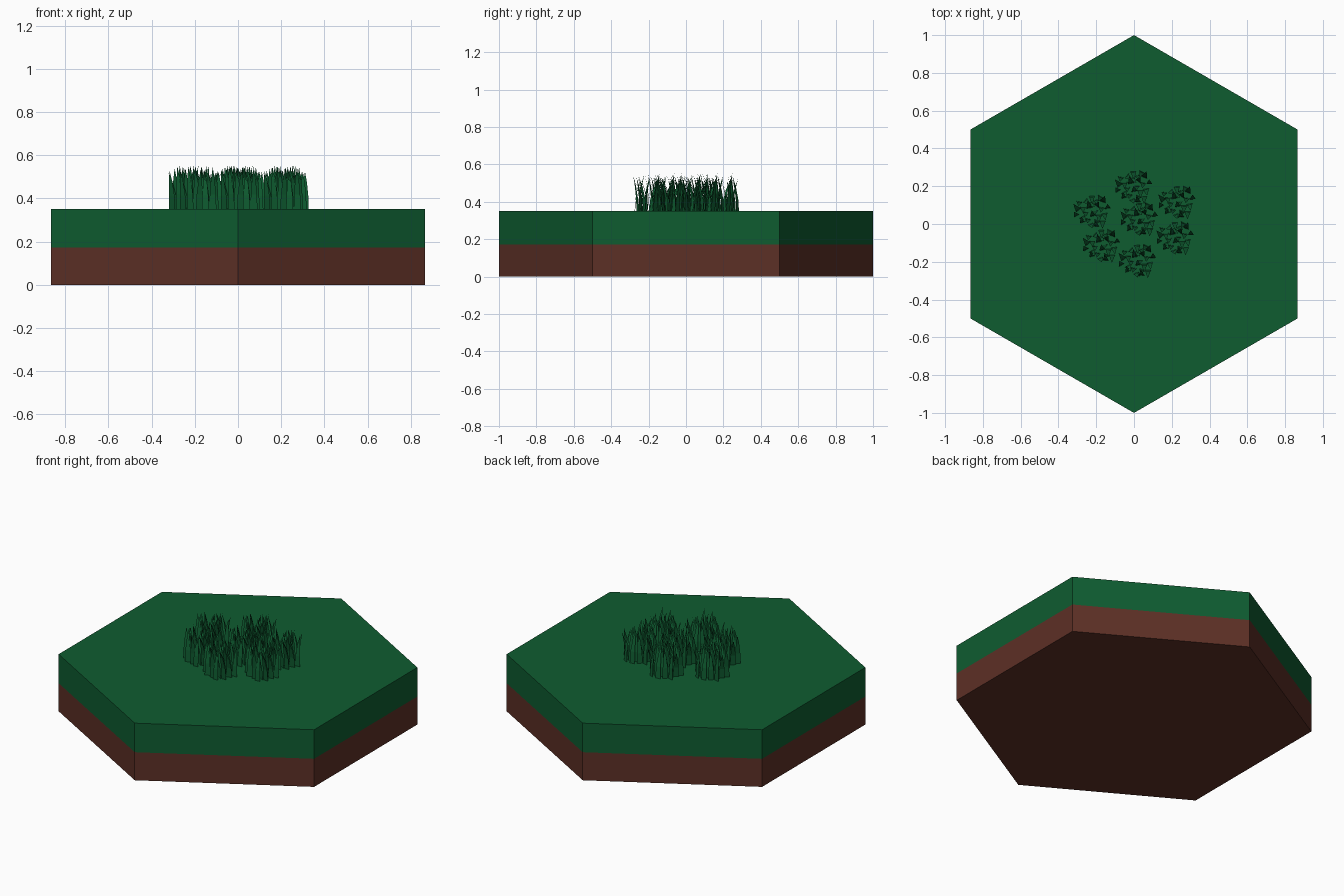
import bpy, bmesh, math, random
from mathutils import Vector

random.seed(4)
cube = bpy.data.objects.get("Cube")
if cube:
    bpy.data.objects.remove(cube, do_unlink=True)


def material(name, rgb):
    mat = bpy.data.materials.new(name)
    mat.use_nodes = True
    mat.diffuse_color = (*rgb, 1)
    mat.node_tree.nodes["Principled BSDF"].inputs["Base Color"].default_value = (*rgb, 1)
    return mat


green = material("grass green", (0.0045, 0.107, 0.03))
brown = material("soil brown", (0.108, 0.029, 0.019))

TOP, SPLIT = 0.35, 0.172


def add_object(name, mesh, location=(0, 0, 0)):
    obj = bpy.data.objects.new(name, mesh)
    obj.location = location
    bpy.context.collection.objects.link(obj)
    return obj


# Hexagonal tile: one prism cut at the soil line, coloured by height
mesh = bpy.data.meshes.new("hex_tile")
bm = bmesh.new()
ring = [bm.verts.new((math.sin(i * math.pi / 3), math.cos(i * math.pi / 3), 0)) for i in range(6)]
base = bm.faces.new(ring)
lift = bmesh.ops.extrude_face_region(bm, geom=[base], use_keep_orig=True)
for v in lift["geom"]:
    if isinstance(v, bmesh.types.BMVert):
        v.co.z = TOP
bmesh.ops.bisect_plane(bm, geom=bm.verts[:] + bm.edges[:] + bm.faces[:],
                       plane_co=(0, 0, SPLIT), plane_no=(0, 0, 1))
bmesh.ops.recalc_face_normals(bm, faces=bm.faces)
for f in bm.faces:
    f.material_index = 0 if f.calc_center_median().z > SPLIT else 1
bm.to_mesh(mesh)
bm.free()
mesh.materials.append(green)
mesh.materials.append(brown)
add_object("hex_tile", mesh)


# Curved, tapering grass blade
def add_blade(bm, x, y, yaw, height, lean, width):
    across = Vector((math.cos(yaw), math.sin(yaw), 0))
    forward = Vector((-math.sin(yaw), math.cos(yaw), 0))
    rows = []
    for t, taper in ((0, 1), (0.35, 0.9), (0.7, 0.55)):
        mid = Vector((x, y, height * t)) + forward * lean * t * t
        rows.append([bm.verts.new(mid + across * width * taper * s) for s in (-0.5, 0.5)])
    tip = bm.verts.new(Vector((x, y, height)) + forward * lean)
    for low, high in zip(rows, rows[1:]):
        bm.faces.new((low[0], low[1], high[1], high[0]))
    bm.faces.new((rows[-1][0], rows[-1][1], tip))


# Tuft: blades spread evenly over a disc
tuft = bmesh.new()
BLADES = 26
for i in range(BLADES):
    r = 0.09 * math.sqrt((i + 0.5) / BLADES)
    a = i * 2.4
    yaw = random.gauss(0, 0.4) + random.choice((0, math.pi))
    add_blade(tuft, r * math.cos(a), r * math.sin(a), yaw,
              random.uniform(0.16, 0.21), random.uniform(0.02, 0.045), 0.032)
tuft_mesh = bpy.data.meshes.new("grass_tuft")
tuft.to_mesh(tuft_mesh)
tuft.free()
tuft_mesh.materials.append(green)

# Seven tufts sharing one mesh
centres = [(0, 0.2), (0.23, 0.12), (-0.22, 0.07), (0.03, 0.03),
           (0.22, -0.07), (-0.17, -0.11), (0.02, -0.19)]
for n, (x, y) in enumerate(centres):
    add_object(f"grass_tuft_{n + 1}", tuft_mesh, (x, y, TOP))
